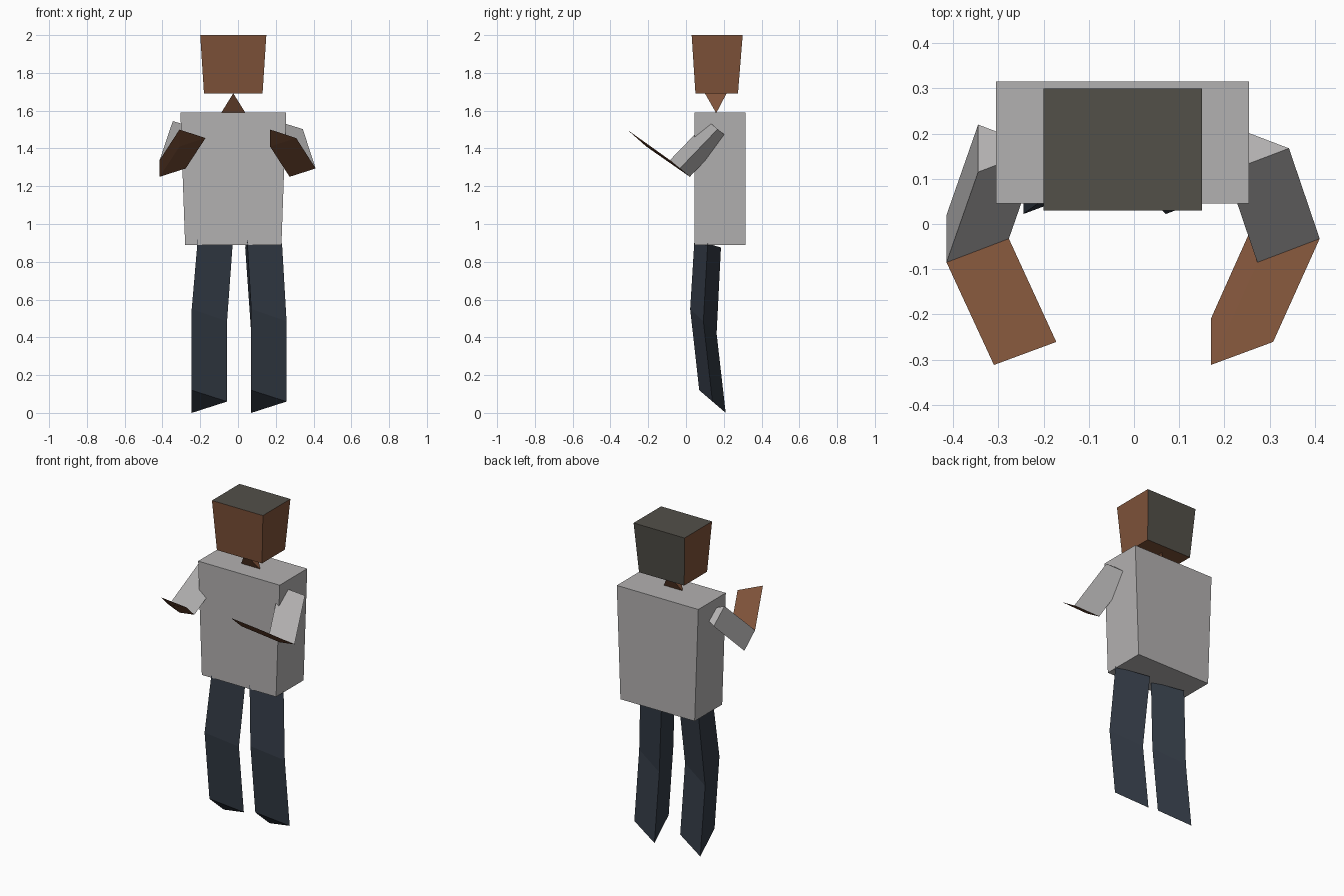
import bpy

cube = bpy.data.objects.get("Cube")
if cube:
    bpy.data.objects.remove(cube, do_unlink=True)


def material(name, rgb):
    m = bpy.data.materials.new(name)
    m.use_nodes = True
    m.diffuse_color = (*rgb, 1)
    bsdf = next(n for n in m.node_tree.nodes if n.type == "BSDF_PRINCIPLED")
    bsdf.inputs["Base Color"].default_value = (*rgb, 1)
    return m


shirt = material("grey shirt", (0.45, 0.44, 0.44))
skin = material("brown skin", (0.21, 0.085, 0.041))
hair = material("dark hair", (0.085, 0.08, 0.066))
trousers = material("navy trousers", (0.033, 0.043, 0.06))


def loft(name, rings, mats):
    """Join equal rings, given bottom to top, into a closed flat-faced solid."""
    n = len(rings[0])
    verts = [p for ring in rings for p in ring]
    faces = [tuple(reversed(range(n)))]
    for r in range(len(rings) - 1):
        for i in range(n):
            j = (i + 1) % n
            faces.append((r * n + i, r * n + j, (r + 1) * n + j, (r + 1) * n + i))
    faces.append(tuple(range(len(verts) - n, len(verts))))
    mesh = bpy.data.meshes.new(name)
    mesh.from_pydata(verts, [], faces)
    for m in mats:
        mesh.materials.append(m)
    obj = bpy.data.objects.new(name, mesh)
    bpy.context.collection.objects.link(obj)
    return obj


def rect(x0, x1, y0, y1, z):
    return [(x0, y0, z), (x1, y0, z), (x1, y1, z), (x0, y1, z)]


def tri(x, y, z, width, depth, drop, skew=0.0):
    """Triangular limb section: front corner, +x corner, back corner."""
    return [(x, y, z), (x + width, y + depth / 2, z - drop / 2),
            (x + skew, y + depth, z - drop)]


# Torso
loft("torso", [rect(-0.28, 0.23, 0.045, 0.315, 0.89),
               rect(-0.305, 0.255, 0.045, 0.315, 1.59)], [shirt])

# Head, with hair on the top and back faces
head = loft("head", [rect(-0.18, 0.13, 0.05, 0.275, 1.69),
                     rect(-0.2, 0.15, 0.03, 0.3, 2.0)], [skin, hair])
for face in head.data.polygons:
    if face.normal.z > 0.5 or face.normal.y > 0.5:
        face.material_index = 1

# Neck: wedge twisting from a crosswise edge to a lengthwise edge
neck_mesh = bpy.data.meshes.new("neck")
neck_mesh.from_pydata(
    [(-0.09, 0.16, 1.587), (0.04, 0.16, 1.587), (-0.025, 0.1, 1.692), (-0.025, 0.215, 1.692)],
    [], [(0, 1, 2), (1, 0, 3), (1, 3, 2), (0, 2, 3)])
neck_mesh.materials.append(skin)
bpy.context.collection.objects.link(bpy.data.objects.new("neck", neck_mesh))

# Legs: foot, knee and hip sections
for side, x, hip_x, skew in (("right", -0.245, -0.213, 0), ("left", 0.07, 0.048, -0.01)):
    loft(side + "_leg", [tri(x, 0.07, 0.12, 0.187, 0.14, 0.12),
                         tri(x, 0.022, 0.55, 0.187, 0.14, 0.13),
                         tri(hip_x, 0.045, 0.92, 0.185, 0.14, 0.045, skew)], [trousers])

# Arms: hand, elbow and shoulder sections, bare below the elbow
for side, hand_x, elbow_x, shoulder_x in (("right", -0.31, -0.415, -0.345),
                                          ("left", 0.17, 0.273, 0.205)):
    arm = loft(side + "_arm", [tri(hand_x, -0.312, 1.5, 0.138, 0.102, 0.09),
                               tri(elbow_x, -0.085, 1.338, 0.138, 0.105, 0.088),
                               tri(shoulder_x, 0.115, 1.545, 0.138, 0.105, 0.085)],
               [skin, shirt])
    for face in arm.data.polygons:
        if face.center.y > -0.05:
            face.material_index = 1
